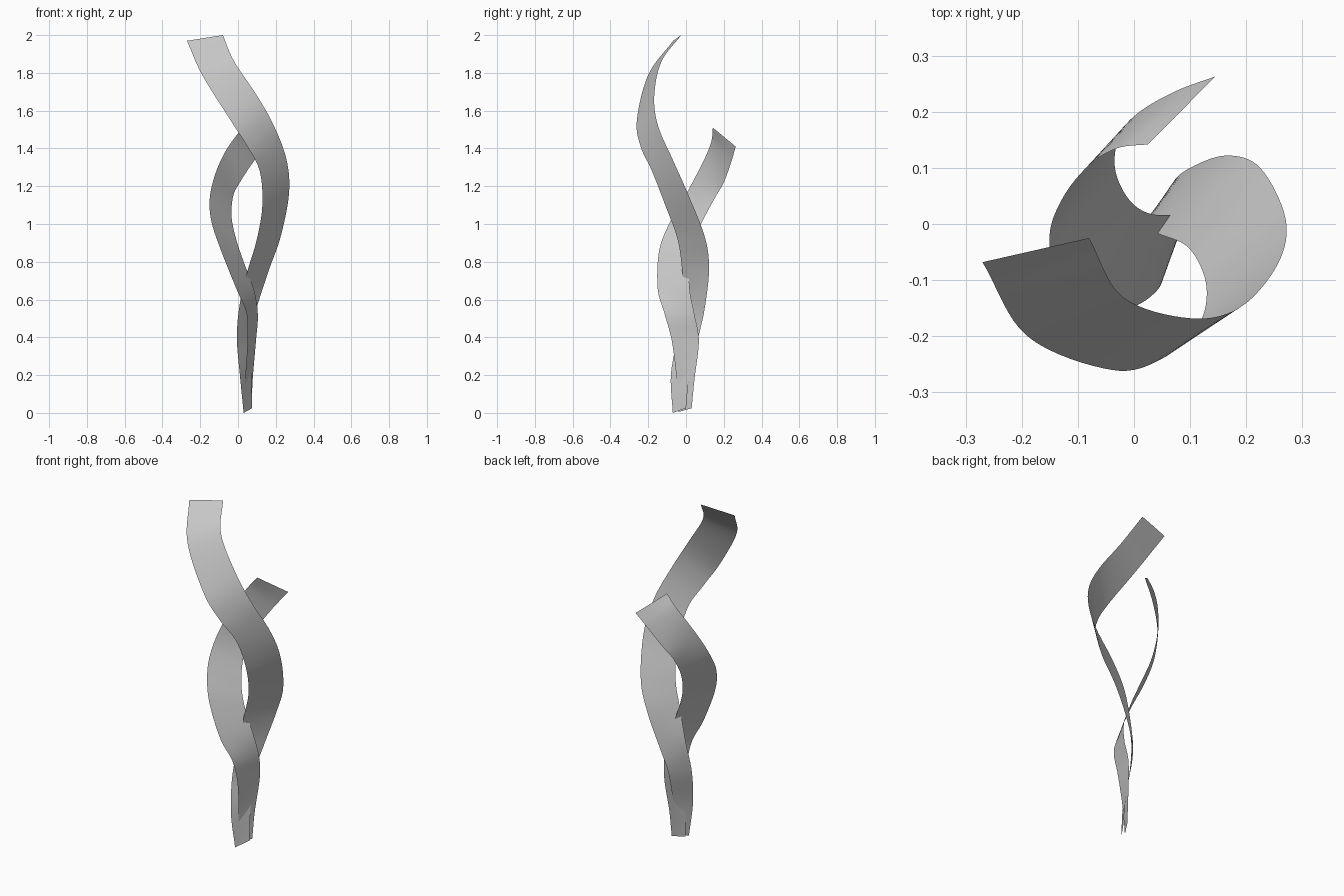
import bpy, bmesh
from mathutils import Vector


def smooth_path(points, steps=8):
    """Catmull-Rom curve through the points."""
    p = [Vector(q) for q in points]
    p = [2 * p[0] - p[1]] + p + [2 * p[-1] - p[-2]]
    out = []
    for i in range(1, len(p) - 2):
        a, b, c, d = p[i - 1:i + 3]
        for s in range(steps):
            t = s / steps
            out.append(0.5 * (2 * b + (c - a) * t + (2 * a - 5 * b + 4 * c - d) * t ** 2
                              + (3 * b - a - 3 * c + d) * t ** 3))
    return out + [p[-2]]


def ribbon(name, edge_a, edge_b, across=4):
    """Thin sheet ruled between two edge curves."""
    bm = bmesh.new()
    rows = [[bm.verts.new(a.lerp(b, j / across)) for j in range(across + 1)]
            for a, b in zip(smooth_path(edge_a), smooth_path(edge_b))]
    for r0, r1 in zip(rows, rows[1:]):
        for j in range(across):
            f = bm.faces.new((r0[j], r0[j + 1], r1[j + 1], r1[j]))
            f.smooth = True
    me = bpy.data.meshes.new(name)
    bm.to_mesh(me)
    bm.free()
    ob = bpy.data.objects.new(name, me)
    bpy.context.collection.objects.link(ob)
    return ob


# Tall ribbon: widens as it winds up to the full height
ribbon("tall_ribbon",
       [(.03, -.07, 0), (.01, -.08, .2), (-.006, -.045, .4), (.01, -.012, .58),
        (.05, -.02, .75), (.1, -.045, .92), (.129, -.11, 1.1), (.115, -.18, 1.28),
        (.05, -.24, 1.41), (-.04, -.26, 1.55), (-.19, -.2, 1.79), (-.27, -.068, 1.97)],
       [(.075, 0, .025), (.07, .02, .22), (.068, .07, .42), (.1, .1, .56),
        (.165, .122, .76), (.225, .1, .93), (.27, .01, 1.16), (.257, -.07, 1.34),
        (.19, -.148, 1.52), (.1, -.168, 1.68), (-.02, -.13, 1.86), (-.08, -.025, 2)])

# Short ribbon: winds on the opposite side and stops lower
ribbon("short_ribbon",
       [(.03, -.04, .005), (.038, -.05, .18), (.05, -.075, .38), (.044, -.115, .53),
        (-.01, -.15, .66), (-.09, -.142, .86), (-.14, -.085, 1.01), (-.15, -.015, 1.13),
        (-.125, .05, 1.25), (-.08, .105, 1.36), (-.03, .135, 1.44), (.025, .142, 1.51)],
       [(.072, .03, .025), (.078, .045, .18), (.095, .068, .38), (.105, .045, .52),
        (.085, .02, .65), (.03, .018, .8), (-.01, .045, .92), (-.034, .1, 1.04),
        (-.025, .16, 1.15), (.01, .2, 1.22), (.075, .237, 1.32), (.145, .263, 1.41)])
